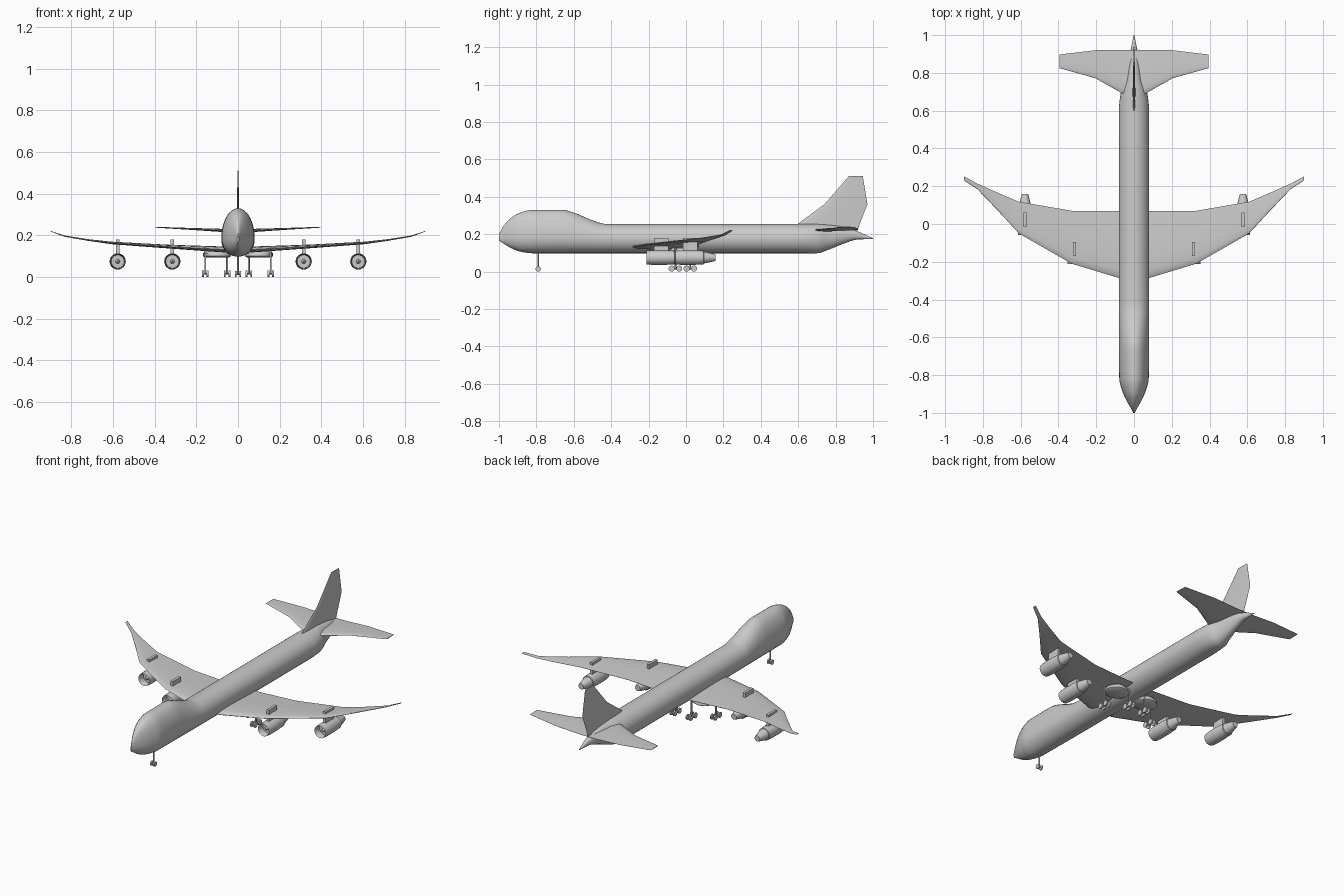
import bpy, bmesh, math
from mathutils import Vector

if "Cube" in bpy.data.objects:
    bpy.data.objects.remove(bpy.data.objects["Cube"])


def loft(name, rings, smooth=40, closed=False):
    """Skin a list of equal-length rings; cap the ends unless it closes on itself."""
    bm = bmesh.new()
    vs = [[bm.verts.new(p) for p in r] for r in rings]
    n = len(vs[0])
    pairs = list(zip(vs, vs[1:])) + ([(vs[-1], vs[0])] if closed else [])
    for a, b in pairs:
        for i in range(n):
            j = (i + 1) % n
            bm.faces.new((a[i], a[j], b[j], b[i]))
    if not closed:
        bm.faces.new(vs[0])
        bm.faces.new(vs[-1])
    bmesh.ops.recalc_face_normals(bm, faces=bm.faces)
    me = bpy.data.meshes.new(name)
    bm.to_mesh(me)
    bm.free()
    ob = bpy.data.objects.new(name, me)
    bpy.context.collection.objects.link(ob)
    if smooth:
        me.shade_smooth()
        me.set_sharp_from_angle(angle=math.radians(smooth))
    return ob


def box(name, x, y, z):
    (x0, x1), (y0, y1), (z0, z1) = x, y, z
    return loft(name, [[(x0, y0, h), (x1, y0, h), (x1, y1, h), (x0, y1, h)]
                       for h in (z0, z1)], 0)


def rod(name, a, b, r, n=12):
    a, b = Vector(a), Vector(b)
    q = (b - a).to_track_quat('Z', 'Y')
    return loft(name, [[p + q @ Vector((r * math.cos(t), r * math.sin(t), 0))
                        for t in [math.tau * i / n for i in range(n)]] for p in (a, b)])


def smooth_rows(rows, steps=4):
    """Monotone cubic interpolation of rows keyed by their first value."""
    def slope(i, k):
        if i in (0, len(rows) - 1):
            j = min(i, len(rows) - 2)
            return (rows[j+1][k] - rows[j][k]) / (rows[j+1][0] - rows[j][0])
        d0 = (rows[i][k] - rows[i-1][k]) / (rows[i][0] - rows[i-1][0])
        d1 = (rows[i+1][k] - rows[i][k]) / (rows[i+1][0] - rows[i][0])
        return 2 * d0 * d1 / (d0 + d1) if d0 * d1 > 0 else 0
    out = []
    for i in range(len(rows) - 1):
        a, b = rows[i], rows[i + 1]
        h = b[0] - a[0]
        for s in range(steps):
            t = s / steps
            row = [a[0] + t * h]
            for k in range(1, len(a)):
                row.append((2*t**3 - 3*t*t + 1) * a[k] + (3*t*t - 2*t**3) * b[k]
                           + h * ((t**3 - 2*t*t + t) * slope(i, k) + (t**3 - t*t) * slope(i+1, k)))
            out.append(row)
    return out + [list(rows[-1])]


# Fuselage: y, bottom, widest height, top, half width
body = [(-1.0, .165, .18, .20, .004), (-.975, .15, .185, .245, .017), (-.94, .128, .185, .283, .037),
        (-.89, .108, .185, .314, .06), (-.82, .098, .185, .33, .078), (-.66, .098, .185, .33, .08),
        (-.59, .098, .182, .312, .08), (-.51, .098, .18, .278, .08), (-.42, .098, .177, .254, .08),
        (.60, .098, .177, .254, .08), (.70, .098, .18, .254, .069), (.76, .116, .187, .25, .05),
        (.84, .148, .195, .24, .034), (.92, .172, .192, .214, .018), (1.0, .174, .176, .178, .002)]
rings = []
for y, zb, zc, zt, w in smooth_rows(body):
    ring = []
    for i in range(36):
        t = math.tau * i / 36
        s = math.sin(t)
        ring.append((w * math.cos(t), y, zc + s * (zt - zc if s > 0 else zc - zb)))
    rings.append(ring)
loft("fuselage", rings)

# Aerofoil: chord fraction, half thickness fraction
FOIL = [(0, 0), (.03, .5), (.12, .85), (.3, 1), (.6, .7), (1, .06),
        (1, -.06), (.6, -.7), (.3, -1), (.12, -.85), (.03, -.5)]


def surface(name, stations, upright=False):
    """stations: span position, leading y, trailing y, height offset, half thickness"""
    rings = []
    for s, y0, y1, z, th in stations:
        pts = [(y0 + c * (y1 - y0), z + t * th) for c, t in FOIL]
        rings.append([(o, y, s) if upright else (s, y, o) for y, o in pts])
    return loft(name, rings, 30)


def both_sides(half):
    return [(-s[0],) + s[1:] for s in reversed(half)] + half


# Wings with upswept tips, tailplane and fin
wing = [(.08, -.286, .07, .133, .014), (.33, -.21, .07, .146, .009), (.61, -.05, .118, .164, .006),
        (.72, .07, .165, .178, .004), (.83, .185, .214, .196, .003), (.9, .23, .252, .22, .0015)]
surface("wings", both_sides(wing))
tail = [(.06, .69, .92, .223, .008), (.205, .772, .92, .23, .005), (.395, .825, .897, .239, .002)]
surface("tailplane", both_sides(tail))
surface("fin", [(.215, .57, .915, 0, .007), (.257, .6, .93, 0, .007),
                (.36, .74, .97, 0, .005), (.51, .87, .945, 0, .002)], True)

# Engine shell profile from exhaust plug around to inside the intake: y, radius
ENGINE = [(.04, .0005), (.04, .031), (.006, .033), (0, .036), (.03, .039), (.1, .039), (.15, .036),
          (.152, .032), (.19, .024), (.215, .017), (.215, .0005)]
for side, sx in (("left", -1), ("right", 1)):
    for place, ex, ey in (("inner", .315, -.212), ("outer", .577, -.057)):
        x = sx * ex
        loft(f"{side}_{place}_engine",
             [[(x + r * math.cos(math.tau * i / 24), ey + y, .075 + r * math.sin(math.tau * i / 24))
               for i in range(24)] for y, r in ENGINE])
        # intake spinner
        loft(f"{side}_{place}_spinner",
             [[(x + r * math.cos(math.tau * i / 16), ey + y, .075 + r * math.sin(math.tau * i / 16))
               for i in range(16)] for y, r in ((.015, .0005), (.025, .007), (.042, .011))])
        box(f"{side}_{place}_pylon", (x - .008, x + .008), (ey + .042, ey + .118), (.1, .18))


# Landing gear: strut, axles and paired wheels
def gear(name, x, top, ys, gap, r):
    mid = sum(ys) / len(ys)
    rod(name + "_strut", (x, mid, r), (x, mid, top), .0045)
    if len(ys) > 1:
        rod(name + "_beam", (x, ys[0], r), (x, ys[-1], r), .004, 8)
    for k, y in enumerate(ys):
        rod(f"{name}_axle_{k}", (x - gap, y, r), (x + gap, y, r), .003, 8)
        for s in (-1, 1):
            rod(f"{name}_wheel_{k}_{'lr'[s > 0]}", (x + s * (gap - .004), y, r),
                (x + s * (gap + .004), y, r), r, 20)


gear("nose_gear", 0, .12, [-.79], .01, .014)
for side, sx in (("left", -1), ("right", 1)):
    gear(side + "_wing_gear", sx * .157, .14, [-.077, -.036], .011, .016)
    gear(side + "_body_gear", sx * .052, .12, [.003, .043], .011, .016)
    # rounded gear bay fairing under the wing root
    loft(side + "_gear_fairing",
         [[(sx * (.1 + .067 * math.cos(t) * k), -.025 + .06 * math.sin(t) * k, z)
           for t in [math.tau * i / 24 for i in range(24)]]
          for z, k in ((.094, .85), (.1, 1), (.114, 1), (.125, .85))])
